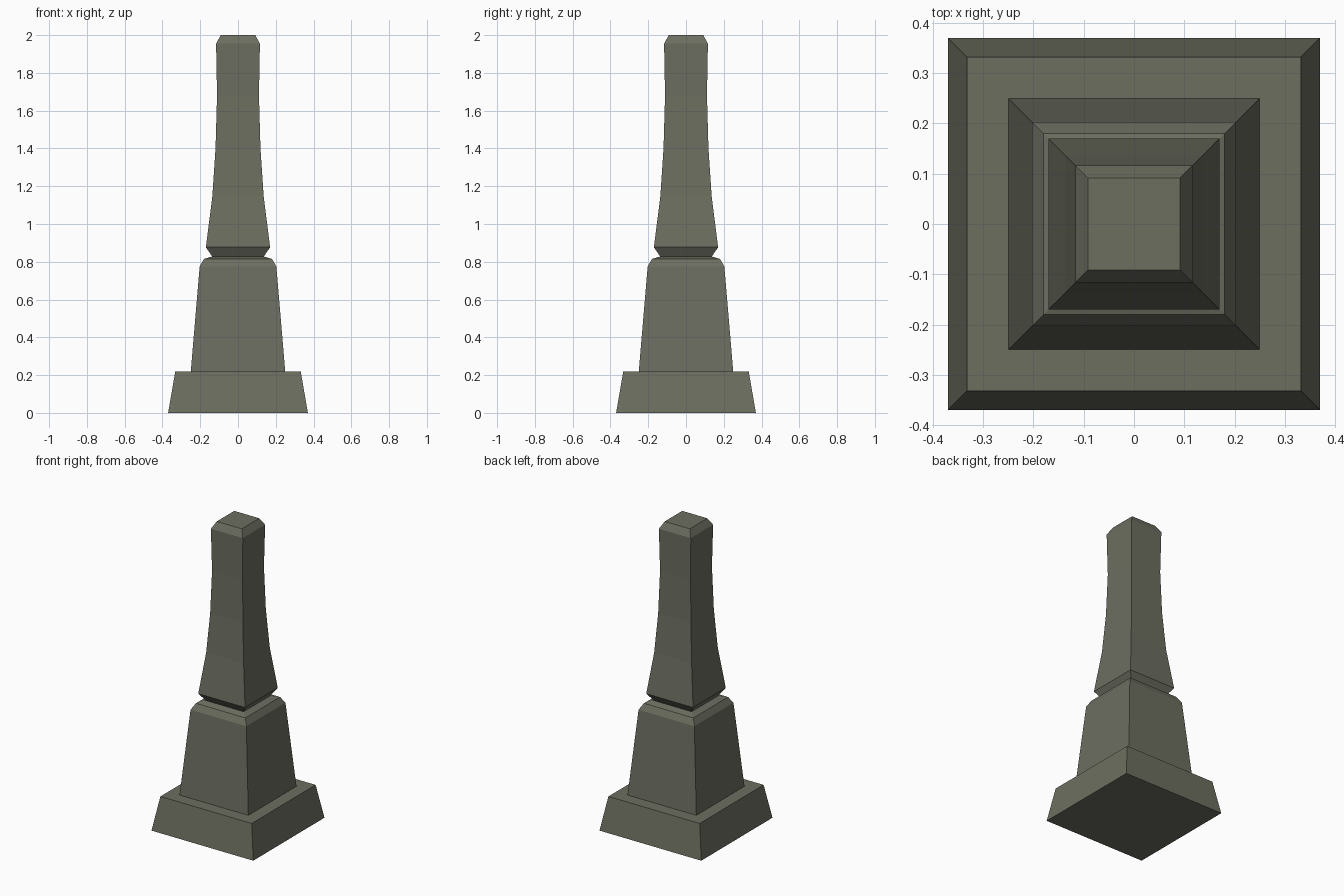
import bpy, bmesh

if "Cube" in bpy.data.objects:
    bpy.data.objects.remove(bpy.data.objects["Cube"])

stone = bpy.data.materials.new("weathered grey green stone")
stone.diffuse_color = (0.150, 0.156, 0.117, 1)
stone.use_nodes = True
stone.node_tree.nodes["Principled BSDF"].inputs["Base Color"].default_value = stone.diffuse_color


def square_stack(name, profile, bottom=False, top=False):
    """Loft square rings given as (half width, height)."""
    bm = bmesh.new()
    rings = [[bm.verts.new((sx * w, sy * w, z))
              for sx, sy in ((-1, -1), (1, -1), (1, 1), (-1, 1))]
             for w, z in profile]
    for a, b in zip(rings, rings[1:]):
        for i in range(4):
            j = (i + 1) % 4
            bm.faces.new((a[i], a[j], b[j], b[i]))
    if bottom:
        bm.faces.new(rings[0][::-1])
    if top:
        bm.faces.new(rings[-1])
    mesh = bpy.data.meshes.new(name)
    bm.to_mesh(mesh)
    bm.free()
    mesh.materials.append(stone)
    obj = bpy.data.objects.new(name, mesh)
    bpy.context.collection.objects.link(obj)


# Wide foot with its flat ledge
square_stack("plinth", [(0.37, 0), (0.332, 0.22), (0.25, 0.22)], bottom=True)

# Tapered block with chamfered shoulders, in to the neck
square_stack("pedestal", [(0.25, 0.22), (0.203, 0.775), (0.18, 0.815), (0.137, 0.828)])

# Flared, slightly waisted pillar with a chamfered top
square_stack("shaft", [(0.137, 0.828), (0.17, 0.877), (0.136, 1.145), (0.119, 1.4),
                       (0.111, 1.68), (0.116, 1.955), (0.091, 2.0)], top=True)
